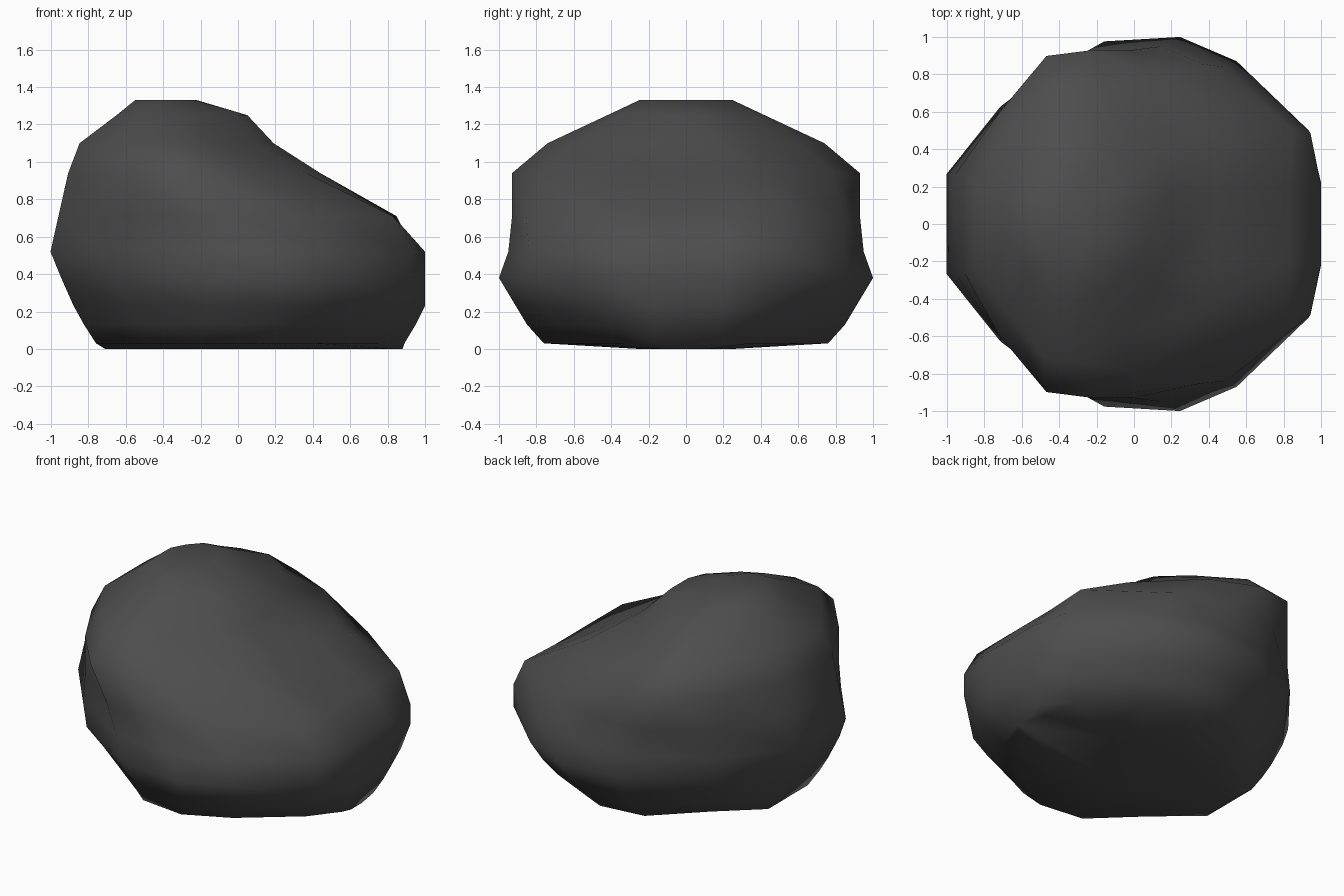
import bpy
import bmesh

cube = bpy.data.objects.get("Cube")
if cube:
    bpy.data.objects.remove(cube, do_unlink=True)

# Dark stone colour
stone = bpy.data.materials.new("dark_stone")
stone.use_nodes = True
colour = (0.075, 0.075, 0.075, 1)
stone.diffuse_color = colour
bsdf = next(n for n in stone.node_tree.nodes if n.type == "BSDF_PRINCIPLED")
bsdf.inputs["Base Color"].default_value = colour
bsdf.inputs["Roughness"].default_value = 0.9

# Half outline shared by all layers, from the left end round to the right end
HALF = [(-1, .28), (-.72, .65), (-.3, .97), (.08, 1), (.45, .87), (.92, .5), (1, .22)]
OUTLINE = HALF + [(u, -v) for u, v in reversed(HALF)]

# Boulder layers: height, low x, high x, half depth, x of widest point,
# corner cut at low x, corner cut at high x, slope twist
LAYERS = [
    (0.00, -0.71, 0.88, 0.25, 0.08, 0, 0, 0),
    (0.03, -0.77, 0.89, 0.76, 0.04, .22, .22, 0),
    (0.13, -0.83, 0.95, 0.85, 0.10, .12, .15, 0),
    (0.23, -0.88, 1.00, 0.91, 0.14, .02, .08, 0),
    (0.38, -0.94, 1.00, 1.00, 0.18, -.08, 0, 0),
    (0.52, -1.00, 1.00, 0.95, 0.07, -.04, -.05, 0),
    (0.71, -0.96, 0.84, 0.93, -0.08, 0, -.2, .01),
    (0.94, -0.91, 0.47, 0.93, -0.28, .05, .05, .03),
    (1.10, -0.85, 0.20, 0.74, -0.33, .1, .2, .01),
    (1.25, -0.65, 0.05, 0.42, -0.32, .05, .1, 0),
    (1.33, -0.55, -0.22, 0.25, -0.37, 0, 0, 0),
]


def ring(bm, z, low, high, depth, mid, low_cut, high_cut, twist):
    """One faceted outline with trimmed corners and a twisted slope."""
    verts = []
    for u, v in OUTLINE:
        cut = low_cut if u < 0 else high_cut
        size = 1 - cut * max(0, 2 * abs(u * v) - 0.5)
        x = mid + u * size * (high - mid if u > 0 else mid - low)
        # The slope sinks at the front and rises to a ridge at the back
        if u > 0.4:
            x += twist if v > 0.4 else -twist
        verts.append(bm.verts.new((x, v * size * depth, z)))
    return verts


# Boulder: tall mound sloping down to a low shoulder
bm = bmesh.new()
rings = [ring(bm, *layer) for layer in LAYERS]
for lower, upper in zip(rings, rings[1:]):
    for i in range(len(OUTLINE)):
        bm.faces.new((lower[i - 1], lower[i], upper[i], upper[i - 1]))
bm.faces.new(rings[0])
bm.faces.new(rings[-1])
bmesh.ops.recalc_face_normals(bm, faces=bm.faces[:])
for face in bm.faces:
    face.smooth = True

mesh = bpy.data.meshes.new("boulder")
bm.to_mesh(mesh)
bm.free()
mesh.materials.append(stone)
boulder = bpy.data.objects.new("boulder", mesh)
bpy.context.collection.objects.link(boulder)
